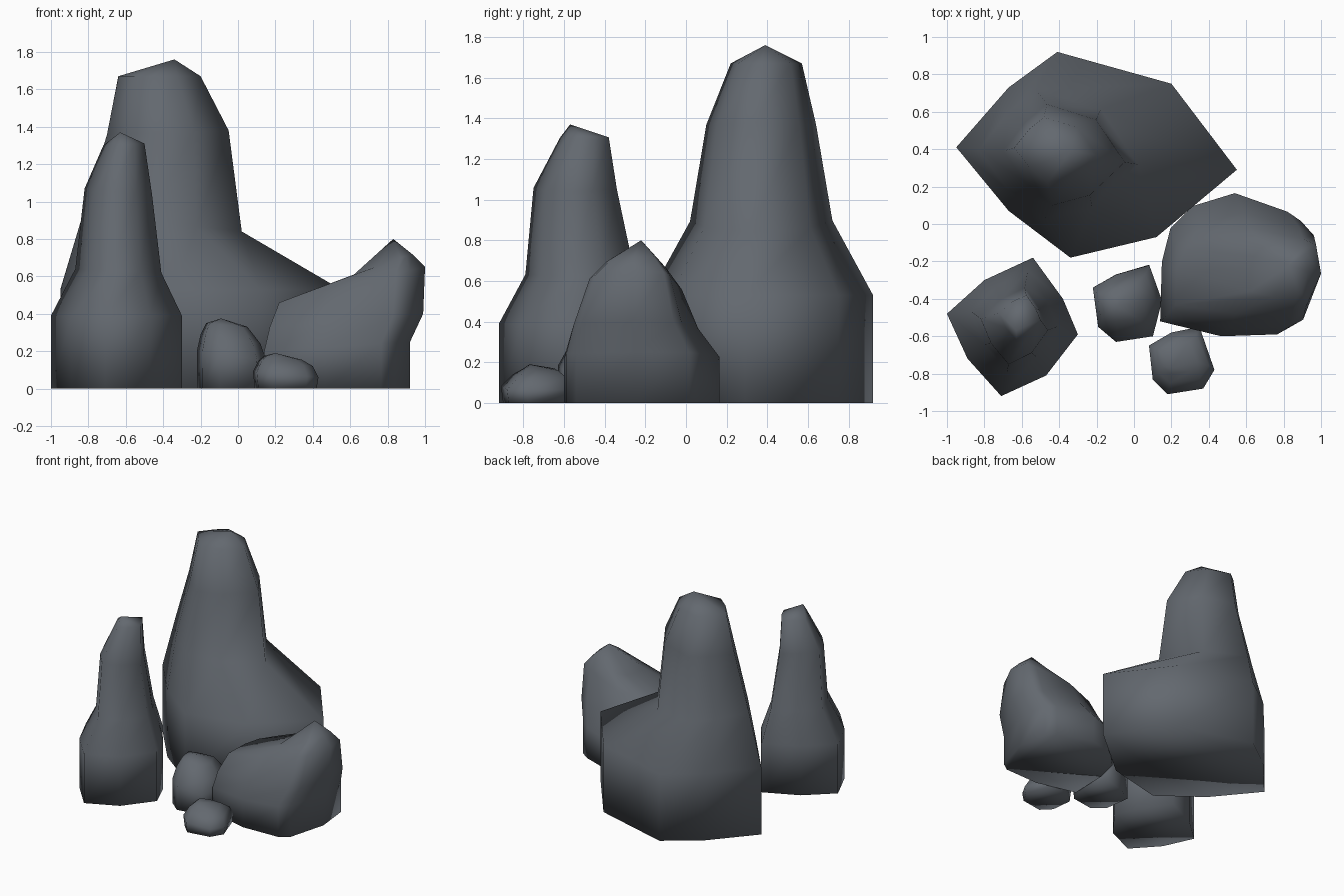
import bpy, bmesh

stone = bpy.data.materials.new("dark_stone")
stone.diffuse_color = (0.125, 0.14, 0.16, 1)


def rock(name, outline, levels, peak):
    """Loft the footprint through levels (x0, x1, y0, y1, z at x0, z at x1) up to a peak."""
    xs, ys = [p[0] for p in outline], [p[1] for p in outline]
    bx, by = min(xs), min(ys)
    w, d = max(xs) - bx, max(ys) - by
    bm = bmesh.new()
    rings = []
    for x0, x1, y0, y1, za, zb in levels:
        ring = []
        for x, y in outline:
            u, v = (x - bx) / w, (y - by) / d
            ring.append(bm.verts.new((x0 + u * (x1 - x0), y0 + v * (y1 - y0), za + u * (zb - za))))
        rings.append(ring)
    n = len(outline)
    top = bm.verts.new(peak)
    bm.faces.new(rings[0])
    for i in range(n):
        j = (i + 1) % n
        for a, b in zip(rings, rings[1:]):
            bm.faces.new((a[i], a[j], b[j], b[i]))
        bm.faces.new((rings[-1][i], rings[-1][j], top))
    bmesh.ops.recalc_face_normals(bm, faces=bm.faces)
    for f in bm.faces:
        f.smooth = True
    me = bpy.data.meshes.new(name)
    bm.to_mesh(me)
    bm.free()
    me.materials.append(stone)
    ob = bpy.data.objects.new(name, me)
    bpy.context.collection.objects.link(ob)
    return ob


# Tall spire with a wide shouldered base
rock("tall_spire",
     [(-.95, .41), (-.67, .07), (-.34, -.18), (.12, -.07), (.55, .29), (.20, .75), (-.41, .92), (-.67, .73)],
     [(-.95, .55, -.18, .92, 0, 0), (-.95, .55, -.18, .92, .53, .53),
      (-.83, .02, .02, .72, .93, .84), (-.70, -.05, .10, .64, 1.36, 1.38),
      (-.64, -.20, .22, .57, 1.67, 1.67)], (-.34, .39, 1.76))

# Slender spire at the front left
rock("slender_spire",
     [(-1, -.48), (-.89, -.72), (-.71, -.92), (-.47, -.81), (-.30, -.59), (-.38, -.40), (-.54, -.18), (-.80, -.30)],
     [(-1, -.30, -.92, -.18, 0, 0), (-1, -.30, -.92, -.18, .39, .39),
      (-.87, -.41, -.79, -.25, .64, .62), (-.82, -.46, -.75, -.34, 1.07, 1.04),
      (-.72, -.50, -.62, -.38, 1.30, 1.31)], (-.63, -.57, 1.37))

# Broad boulder with a raised right end
rock("broad_boulder",
     [(.14, -.52), (.50, -.60), (.83, -.59), (.91, -.54), (1, -.24), (.97, .02), (.89, .07),
      (.58, .17), (.33, .10), (.20, -.02), (.15, -.20)],
     [(.14, .92, -.60, .165, 0, 0), (.14, .92, -.60, .165, .20, .25),
      (.17, .99, -.56, .06, .33, .40), (.22, 1.0, -.48, -.02, .46, .65),
      (.62, .93, -.39, -.10, .61, .72)], (.83, -.22, .80))

# Two small stones in front
rock("small_stone",
     [(-.23, -.34), (-.20, -.55), (-.10, -.63), (.10, -.60), (.15, -.41), (.08, -.22), (-.10, -.27)],
     [(-.22, .14, -.63, -.22, 0, 0), (-.22, .15, -.63, -.22, .20, .15),
      (-.20, .12, -.58, -.27, .29, .24), (-.17, .05, -.52, -.32, .35, .33)], (-.09, -.44, .375))
rock("smallest_stone",
     [(.08, -.65), (.10, -.83), (.18, -.91), (.37, -.88), (.43, -.78), (.35, -.55), (.20, -.58)],
     [(.09, .42, -.90, -.56, 0, 0), (.08, .43, -.91, -.55, .09, .06),
      (.11, .40, -.85, -.59, .15, .12), (.14, .34, -.80, -.63, .175, .155)], (.20, -.77, .19))
